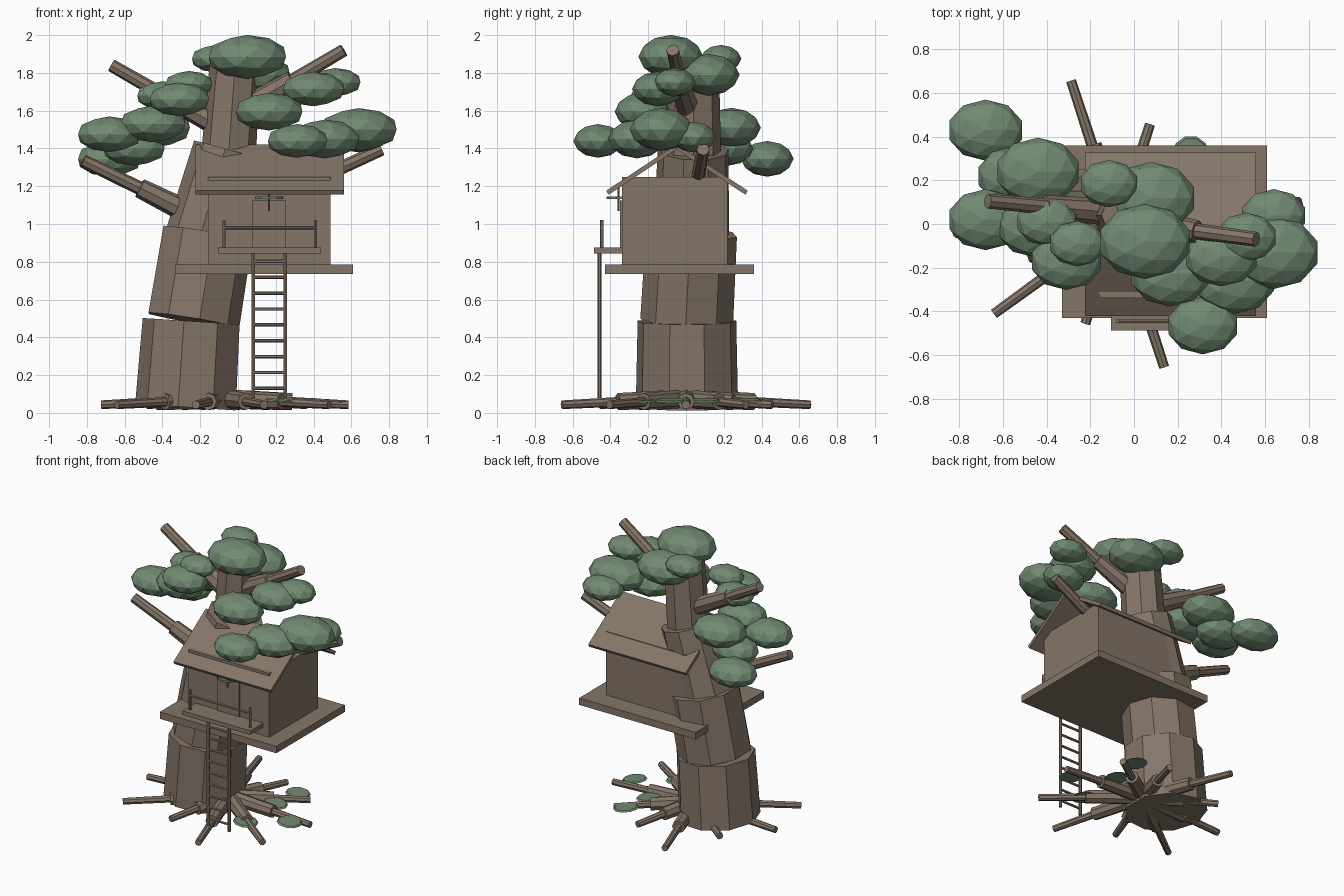
import bpy, bmesh, math
from mathutils import Vector, Matrix

if "Cube" in bpy.data.objects:
    bpy.data.objects.remove(bpy.data.objects["Cube"], do_unlink=True)


def make_material(name, rgb):
    m = bpy.data.materials.new(name)
    m.use_nodes = True
    m.diffuse_color = (*rgb, 1)
    m.node_tree.nodes["Principled BSDF"].inputs["Base Color"].default_value = (*rgb, 1)
    return m


WOOD = make_material("weathered_wood", (0.235, 0.18, 0.138))
LEAF = make_material("leaf_green", (0.165, 0.255, 0.17))


def finish(name, bm, mat):
    mesh = bpy.data.meshes.new(name)
    bm.to_mesh(mesh)
    bm.free()
    mesh.materials.append(mat)
    ob = bpy.data.objects.new(name, mesh)
    bpy.context.scene.collection.objects.link(ob)
    return ob


def rod(name, a, b, r1, r2=None, sides=8, mat=WOOD):
    """Tapered cylinder from point a to point b."""
    a, b = Vector(a), Vector(b)
    d = b - a
    bm = bmesh.new()
    turn = d.to_track_quat('Z', 'Y').to_matrix().to_4x4()
    bmesh.ops.create_cone(bm, cap_ends=True, segments=sides, radius1=r1,
                          radius2=r1 if r2 is None else r2, depth=d.length,
                          matrix=Matrix.Translation((a + b) / 2) @ turn)
    return finish(name, bm, mat)


def box(name, lo, hi, mat=WOOD):
    """Box between two opposite corners."""
    lo, hi = Vector(lo), Vector(hi)
    bm = bmesh.new()
    bmesh.ops.create_cube(bm, size=1, matrix=Matrix.Translation((lo + hi) / 2)
                          @ Matrix.Diagonal((*(hi - lo), 1)))
    return finish(name, bm, mat)


def prism(name, profile, x0, x1, mat=WOOD):
    """Extrude a (y, z) profile along x."""
    bm = bmesh.new()
    f = bm.faces.new([bm.verts.new((x0, y, z)) for y, z in profile])
    ext = bmesh.ops.extrude_face_region(bm, geom=[f])
    bmesh.ops.translate(bm, vec=(x1 - x0, 0, 0),
                        verts=[v for v in ext["geom"] if isinstance(v, bmesh.types.BMVert)])
    bmesh.ops.recalc_face_normals(bm, faces=bm.faces)
    return finish(name, bm, mat)


def leaf_clump(name, x, y, z, r):
    """Flattened faceted ball of leaves."""
    bm = bmesh.new()
    bmesh.ops.create_icosphere(bm, subdivisions=2, radius=r,
                               matrix=Matrix.Translation((x, y, z))
                               @ Matrix.Diagonal((1, 0.8, 0.54, 1)))
    return finish(name, bm, LEAF)


# Trunk: four stacked, leaning sections
rod("trunk_base", (-0.27, 0.005, 0.03), (-0.24, 0.005, 0.485), 0.275, 0.265, 9)
rod("trunk_lower", (-0.24, 0.005, 0.49), (-0.165, 0.03, 0.95), 0.25, 0.245, 9)
rod("trunk_middle", (-0.18, 0.03, 0.93), (-0.05, 0.04, 1.39), 0.205, 0.19, 9)
rod("trunk_top", (-0.05, 0.04, 1.37), (-0.015, 0.04, 1.84), 0.145, 0.135, 8)

# Roots: ten spokes, each a thick inner and a thin outer piece
root_lengths = [0.66, 0.54, 0.48, 0.69, 0.5, 0.65, 0.7, 0.48, 0.69, 0.69]
for i, length in enumerate(root_lengths):
    ang = math.radians(36 * i)

    def spoke(t, z):
        return (-0.075 + t * math.cos(ang), t * math.sin(ang), z)
    rod(f"root_inner_{i}", spoke(0, 0.075), spoke(length * 0.55, 0.06), 0.05, 0.045)
    rod(f"root_outer_{i}", spoke(length * 0.5, 0.06), spoke(length, 0.043), 0.026, 0.023)

# Branches: thick start, thin end
branches = {
    "low_right": [(-0.2, 0.03, 1.03), (-0.52, 0.0, 1.19), (-0.82, -0.03, 1.335)],
    "high_right": [(-0.06, 0.05, 1.5), (-0.41, 0.08, 1.69), (-0.67, 0.105, 1.84)],
    "high_left": [(-0.02, 0.02, 1.58), (0.29, -0.035, 1.76), (0.56, -0.07, 1.92)],
    "low_left": [(0.0, 0.04, 1.05), (0.42, 0.06, 1.24), (0.76, 0.09, 1.395)],
}
for name, (a, b, c) in branches.items():
    rod("branch_inner_" + name, a, b, 0.065, 0.052)
    rod("branch_outer_" + name, Vector(b).lerp(Vector(a), 0.1), c, 0.037, 0.034)

# Platform and cabin
box("platform", (-0.33, -0.43, 0.735), (0.61, 0.36, 0.785))
box("cabin_walls", (-0.16, -0.34, 0.785), (0.49, 0.22, 1.25))
box("door", (0.075, -0.35, 0.86), (0.255, -0.34, 1.125))

# Two sloping roof panels meeting at the ridge
RIDGE_Y, RIDGE_Z, THICK = -0.05, 1.395, 0.027
for name, eave_y in (("front", -0.41), ("back", 0.315)):
    s = 1 if eave_y > RIDGE_Y else -1
    prism("roof_" + name, [(RIDGE_Y, RIDGE_Z), (eave_y, 1.155),
                           (eave_y + s * 0.012, 1.155 + THICK * 0.8),
                           (RIDGE_Y, RIDGE_Z + THICK)], -0.225, 0.56)

# Balcony with railing
box("balcony_floor", (-0.105, -0.487, 0.845), (0.44, -0.33, 0.875))
for side, x in (("right", -0.075), ("left", 0.41)):
    rod("rail_post_" + side, (x, -0.445, 0.87), (x, -0.445, 1.02), 0.009, sides=6)
rod("rail_bar", (-0.08, -0.445, 0.98), (0.415, -0.445, 0.98), 0.009, sides=6)

# Ladder
for side, x in (("right", 0.08), ("left", 0.25)):
    rod("ladder_rail_" + side, (x, -0.458, 0.08), (x, -0.458, 0.86), 0.011, sides=6)
for i in range(9):
    z = 0.13 + 0.084 * i
    rod(f"ladder_rung_{i}", (0.08, -0.458, z), (0.25, -0.458, z), 0.009, sides=6)

# Hanging lamp over the door
rod("lamp_shade", (0.165, -0.345, 1.132), (0.165, -0.345, 1.146), 0.076, sides=10, mat=LEAF)
rod("lamp_rod", (0.165, -0.357, 1.07), (0.165, -0.357, 1.2), 0.006, sides=6)

# Foliage clumps: x, y, z, radius
clumps = [
    (0.05, -0.08, 1.885, 0.215), (-0.115, 0.185, 1.875, 0.135), (0.08, 0.12, 1.79, 0.205),
    (-0.31, -0.17, 1.66, 0.165), (-0.26, -0.09, 1.74, 0.13), (-0.4, 0.01, 1.68, 0.14),
    (-0.45, -0.01, 1.53, 0.18), (-0.68, 0.02, 1.475, 0.175), (-0.68, 0.43, 1.345, 0.175),
    (-0.44, 0.24, 1.51, 0.195), (-0.55, 0.22, 1.4, 0.17), (0.165, -0.23, 1.595, 0.185),
    (0.315, -0.465, 1.44, 0.165), (0.46, -0.26, 1.45, 0.19), (0.64, -0.13, 1.5, 0.21),
    (0.4, -0.15, 1.715, 0.17), (0.515, -0.06, 1.75, 0.14), (0.64, 0.04, 1.46, 0.15),
]
for i, c in enumerate(clumps):
    leaf_clump(f"foliage_{i}", *c)

# Fallen leaves on the ground
for i, (x, y) in enumerate([(0.26, 0.32), (0.47, -0.08), (0.23, -0.24), (0.23, 0.1)]):
    rod(f"ground_leaf_{i}", (x, y, 0.062), (x + 0.001, y, 0.071), 0.085, 0.075, 10, LEAF)
